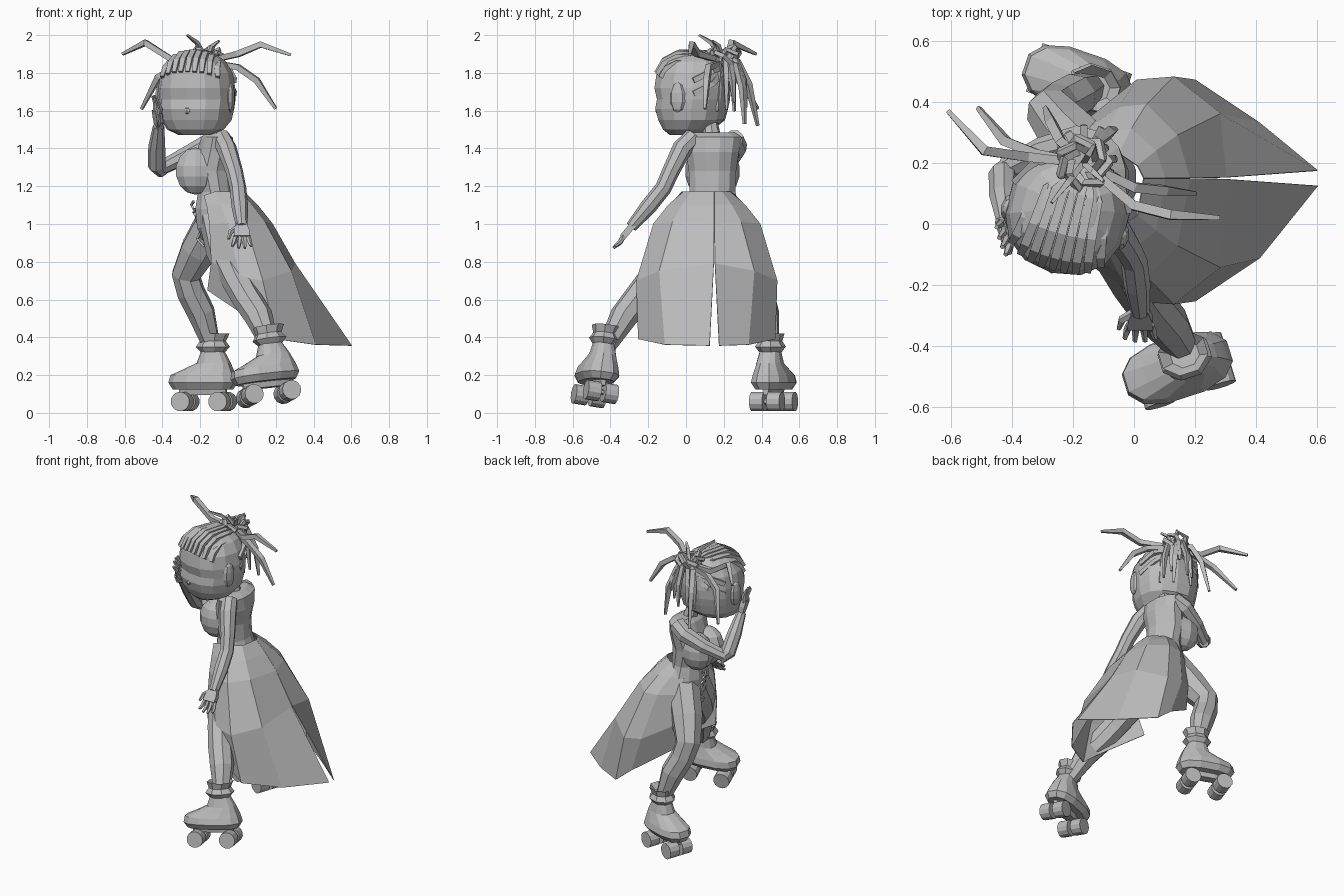
import bpy, bmesh, random
from math import sin, cos, pi, radians, copysign
from mathutils import Vector, Matrix

random.seed(4)
if "Cube" in bpy.data.objects:
    bpy.data.objects.remove(bpy.data.objects["Cube"], do_unlink=True)

grey = bpy.data.materials.new("clay grey")
grey.use_nodes = True
grey.diffuse_color = (0.5, 0.5, 0.5, 1)
grey.node_tree.nodes["Principled BSDF"].inputs["Base Color"].default_value = (0.5, 0.5, 0.5, 1)


def finish(name, bm, matrix=None, normals=True):
    """Turn a bmesh into a flat shaded object."""
    if matrix:
        bm.transform(matrix)
    if normals:
        bmesh.ops.recalc_face_normals(bm, faces=bm.faces)
    mesh = bpy.data.meshes.new(name)
    bm.to_mesh(mesh)
    bm.free()
    mesh.materials.append(grey)
    obj = bpy.data.objects.new(name, mesh)
    bpy.context.collection.objects.link(obj)
    return obj


def bridge(bm, rings):
    """Skin closed rings of points and cap both ends."""
    loops = [[bm.verts.new(p) for p in ring] for ring in rings]
    n = len(loops[0])
    for a, b in zip(loops, loops[1:]):
        for i in range(n):
            j = (i + 1) % n
            bm.faces.new((a[i], a[j], b[j], b[i]))
    bm.faces.new(loops[0][::-1])
    bm.faces.new(loops[-1])


def power(v, p):
    return copysign(abs(v) ** p, v)


def loft(name, rings, sides=12, matrix=None, p=1.0):
    """Stack of rounded sections: z, centre x, centre y, radius x, radius y."""
    bm = bmesh.new()
    angles = [2 * pi * (i + 0.5) / sides for i in range(sides)]
    bridge(bm, [[(cx + rx * power(cos(a), p), cy + ry * power(sin(a), p), z) for a in angles]
                for z, cx, cy, rx, ry in rings])
    return finish(name, bm, matrix)


def tube(name, points, radii, sides=8, matrix=None):
    """Tapered tube along a path."""
    pts = [Vector(p) for p in points]
    bm = bmesh.new()
    rings, quat, last = [], None, None
    for i, p in enumerate(pts):
        t = (pts[min(i + 1, len(pts) - 1)] - pts[max(i - 1, 0)]).normalized()
        quat = last.rotation_difference(t) @ quat if last else t.to_track_quat("Z", "Y")
        last = t
        rings.append([p + quat @ Vector((cos(a), sin(a), 0)) * radii[i]
                      for a in (2 * pi * (k + 0.5) / sides for k in range(sides))])
    bridge(bm, rings)
    return finish(name, bm, matrix)


def ball(name, centre, size, segments=10, rings=7, matrix=None):
    bm = bmesh.new()
    bmesh.ops.create_uvsphere(bm, u_segments=segments, v_segments=rings, radius=1)
    bm.transform(Matrix.LocRotScale(Vector(centre), None, Vector(size)))
    return finish(name, bm, matrix)


# Torso and neck; the body faces -x
MID = 0.14
loft("torso", [(0.90, -.12, MID, .06, .08), (0.98, -.11, MID, .11, .15), (1.08, -.11, MID, .12, .15),
               (1.17, -.12, MID, .095, .125), (1.28, -.14, MID, .11, .13), (1.38, -.12, MID, .105, .145),
               (1.46, -.11, MID, .085, .16), (1.485, -.12, MID, .05, .12)])
tube("neck", [(-.12, MID, 1.44), (-.14, .13, 1.52), (-.17, .10, 1.60)], [.05, .042, .042])
for side, label in ((-1, "left"), (1, "right")):
    ball(label + "_bust", (-.225, MID + side * .06, 1.28), (.11, .085, .125))

# Hanging lace on the belly
for i in range(5):
    z = 1.10 - i * .04
    x = -.235 + i * .012
    for s in (-1, 1):
        tube("lace", [(x, MID + s * .02, z + .02), (x - .012, MID, z), (x, MID - s * .02, z - .02)],
             [.008] * 3, 4)
for s in (-1, 1):
    tube("lace_end", [(-.20, MID, .95), (-.215, MID + s * .03, .92), (-.18, MID + s * .04, .88)],
         [.008] * 3, 4)

# Long split skirt: columns from the back slit round to the open front
COLUMNS = [((.03, 0, 1.17), (.10, .0, 1.10), (.18, 0, 1.0), (.30, .002, .79), (.60, .024, .355)),
           ((.01, .08, 1.17), (.07, .13, 1.10), (.14, .18, 1.01), (.28, .25, .75), (.41, .22, .36)),
           ((-.05, .12, 1.17), (-.01, .20, 1.10), (.04, .28, 1.0), (.13, .37, .70), (.20, .36, .39)),
           ((-.12, .13, 1.17), (-.09, .19, 1.10), (-.05, .27, 1.0), (.01, .36, .72), (.09, .35, .48)),
           ((-.18, .11, 1.15), (-.165, .15, 1.10), (-.15, .20, 1.0), (-.14, .24, .80), (-.16, .2, .65))]
for side, label in ((-1, "left"), (1, "right")):
    bm = bmesh.new()
    grid = [[bm.verts.new((x, (.11 if k else .15) + side * d, z)) for x, d, z in col]
            for k, col in enumerate(COLUMNS)]
    for a, b in zip(grid, grid[1:]):
        for i in range(len(a) - 1):
            quad = (a[i], a[i + 1], b[i + 1], b[i])
            bm.faces.new(quad if side < 0 else quad[::-1])
    skirt = finish(label + "_skirt_panel", bm, normals=False)
    shell = skirt.modifiers.new("thickness", "SOLIDIFY")
    shell.thickness = 0.004

# Legs
tube("left_leg", [(-.10, .08, 1.02), (-.07, -.04, .86), (.00, -.19, .69), (.05, -.26, .60),
                  (.11, -.33, .51), (.175, -.425, .34)], [.105, .10, .08, .078, .075, .045])
tube("right_leg", [(-.12, .20, 1.02), (-.21, .29, .86), (-.275, .37, .73), (-.25, .39, .64),
                   (-.195, .42, .53), (-.135, .45, .34)], [.105, .10, .08, .076, .075, .045])

# Roller skates, built with the toe toward -x
BOOT = [(.12, 0, 0, .165, .08), (.155, 0, 0, .187, .105), (.195, 0, 0, .177, .095),
        (.225, .03, 0, .135, .082), (.26, .06, 0, .09, .068), (.32, .055, 0, .062, .055)]
CUFF = [(.30, .055, 0, .05, .045), (.345, .055, 0, .092, .08), (.375, .055, 0, .07, .062),
        (.415, .06, 0, .085, .075), (.38, .06, 0, .05, .045)]
for label, place, turn, pitch, roll in (("right", (-.185, .465, .005), -19, 0, 0),
                                        ("left", (.165, -.49, .045), 18, -6, -9)):
    m = (Matrix.Translation(place) @ Matrix.Rotation(radians(turn), 4, "Z")
         @ Matrix.Rotation(radians(pitch), 4, "Y") @ Matrix.Rotation(radians(roll), 4, "X"))
    loft(label + "_boot", BOOT, 12, m, .8)
    loft(label + "_cuff", CUFF, 8, m)
    loft(label + "_skate_plate", [(.09, 0, 0, .14, .03), (.13, 0, 0, .14, .04)], 8, m)
    for x in (-.10, .11):
        tube(label + "_axle", [(x, -.08, .055), (x, .08, .055)], [.015] * 2, 6, m)
        for y in (-.048, .048):
            tube(label + "_wheel", [(x, y - .036, .055), (x, y + .036, .055)], [.052] * 2, 12, m)


# Arms and hands
def hand(label, wrist, along, across, length):
    w, u, v = Vector(wrist), Vector(along).normalized(), Vector(across).normalized()
    bm = bmesh.new()
    n = u.cross(v)
    bridge(bm, [[w + u * h + v * a * half + n * b * .017 for a, b in ((-1, -1), (1, -1), (1, 1), (-1, 1))]
                for h, half in ((-.01, .025), (.04, .04), (.08, .042))])
    finish(label + "_palm", bm)
    for k in range(4):
        s = (k - 1.5) / 1.5
        root = w + u * .07 + v * s * .033
        tip = w + u * length * (1 - .12 * abs(s)) + v * s * .05
        tube(label + "_finger", [root, (root + tip) / 2 + n * .008, tip], [.014, .013, .008], 5)
    tube(label + "_thumb", [w + u * .01 + v * .02, w + u * .045 + v * .06, w + u * .09 + v * .07],
         [.016, .014, .008], 5)


tube("left_arm", [(-.09, .04, 1.46), (-.06, -.02, 1.40), (-.02, -.08, 1.28), (.00, -.12, 1.19),
                  (.01, -.20, 1.09), (.02, -.29, .985)], [.05, .053, .046, .044, .044, .03])
hand("left", (.02, -.285, .99), (0, -.68, -.80), (-1, 0, 0), .16)
tube("right_arm", [(-.11, .25, 1.45), (-.18, .27, 1.41), (-.30, .24, 1.35), (-.42, .18, 1.29)],
     [.055, .055, .046, .038])
tube("right_forearm", [(-.40, .20, 1.27), (-.43, .16, 1.31), (-.43, .09, 1.41), (-.42, .0, 1.52)],
     [.03, .048, .045, .03])
hand("right", (-.42, .0, 1.52), (-.1, -.35, .9), (.3, -.9, -.3), .175)

# Head, turned to look toward -y
HEAD = Matrix.Translation((-.22, .03, 0)) @ Matrix.Rotation(radians(-15), 4, "Z")
loft("head", [(1.47, 0, -.045, .08, .07), (1.50, 0, -.02, .15, .13), (1.55, 0, 0, .185, .175),
              (1.61, 0, .0, .198, .192), (1.66, 0, .01, .203, .192), (1.72, 0, .005, .202, .202),
              (1.80, 0, .005, .188, .19), (1.86, 0, .01, .152, .155), (1.90, 0, .015, .095, .098),
              (1.913, 0, .02, .05, .05)], 14, HEAD, .9)
ball("nose", (0, -.185, 1.60), (.018, .014, .018), 6, 4, HEAD)
for s in (-1, 1):
    ball("ear", (s * .195, -.025, 1.67), (.022, .045, .08), 8, 5, HEAD)

# Braids lying along the scalp, gathered at the back
for i in range(9):
    x = (i - 4) * .04
    k = (1 - abs(x / .205) ** 2.5) ** .4
    path = []
    for degrees in (24, 48, 75, 105):
        t = radians(degrees)
        path.append((x * (1 - degrees / 400), .005 - .198 * k * power(cos(t), .8),
                     1.70 + .215 * k * sin(t) ** .8))
    tube("scalp_braid", path + [(.02, .18, 1.85)], [.016, .021, .021, .019, .016], 4, HEAD)
for s in (-1, 1):
    for z in (1.76, 1.69):
        tube("side_braid", [(s * .19, .06, z), (s * .14, .15, z + .05), (.02, .19, 1.83)],
             [.02] * 3, 4, HEAD)

# Looped bun
BUN = Vector((-.165, .20, 1.86))
for i in range(7):
    a = i * 2 * pi / 7
    out = Vector((cos(a), sin(a), 0)) * .085
    up = Vector((0, 0, .06 + .02 * (i % 3)))
    across = Vector((-sin(a), cos(a), 0)) * .04
    tube("bun_loop", [BUN - across, BUN + out * .6 - across + up * .8, BUN + out + up * .5,
                      BUN + out * .6 + across - up * .2, BUN + across - up * .3], [.016] * 5, 4)

# Long loose locks that spring outward
LOCKS = [((.0, .06, 1.90), (.12, .03, 1.95), (.28, .02, 1.895)),
         ((.0, .12, 1.83), (.10, .11, 1.76), (.20, .10, 1.61)),
         ((-.35, .22, 1.87), (-.49, .24, 1.96), (-.61, .37, 1.90)),
         ((-.32, .23, 1.84), (-.42, .27, 1.78), (-.51, .38, 1.61)),
         ((-.24, .27, 1.86), (-.27, .33, 1.74), (-.29, .38, 1.52)),
         ((-.12, .27, 1.84), (-.08, .30, 1.72), (-.06, .31, 1.53))]
for path in LOCKS:
    tube("long_lock", [BUN, *path], [.018, .022, .022, .010], 4)

# Short hanging locks round the back, and stray tips on top
for i in range(9):
    a = radians(-20 + 220 * i / 8)
    r = random.uniform(.07, .11)
    end = random.uniform(1.58, 1.74)
    d = Vector((cos(a), sin(a), 0))
    tube("hanging_lock", [BUN, BUN + d * r * .7 + Vector((0, 0, .01)), BUN + d * r * 1.1 + Vector((0, 0, -.1)),
                          Vector((BUN.x, BUN.y, end)) + d * (r + .02)], [.015, .018, .018, .008], 4)
for x, y, z in ((-.27, .07, 2.0), (-.10, .14, 1.97), (-.13, .26, 1.95)):
    tip = Vector((x, y, z))
    tube("stray_tip", [BUN, (BUN + tip) / 2 + Vector((0, 0, .03)), tip], [.014, .014, .007], 4)
